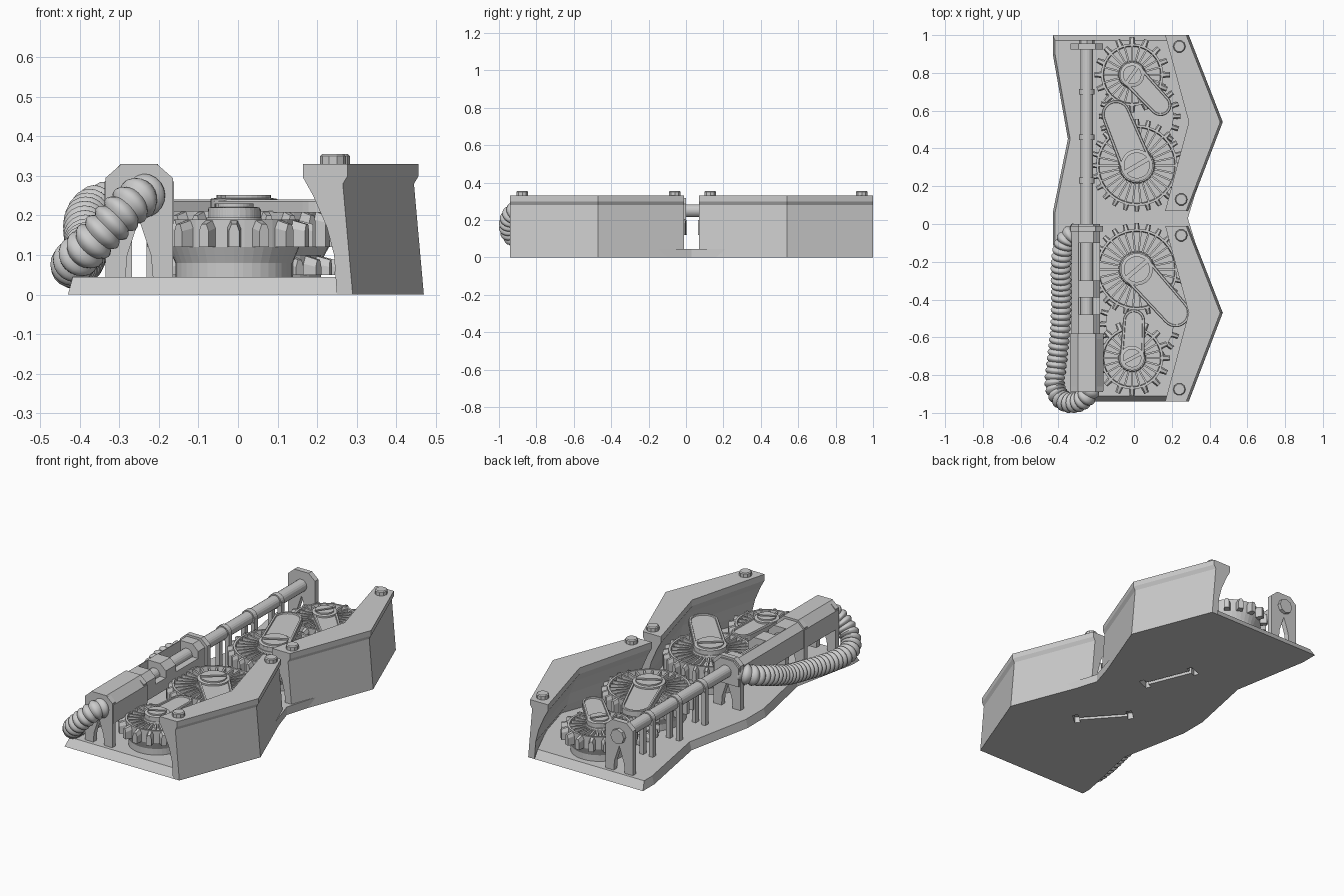
import bpy, bmesh, math
from mathutils import Vector, Matrix, geometry

if "Cube" in bpy.data.objects:
    bpy.data.objects.remove(bpy.data.objects["Cube"])

def finish(name, bm):
    bmesh.ops.recalc_face_normals(bm, faces=bm.faces)
    me = bpy.data.meshes.new(name)
    bm.to_mesh(me)
    bm.free()
    ob = bpy.data.objects.new(name, me)
    bpy.context.collection.objects.link(ob)
    return ob

def loft(bm, rings, closed=True):
    """Skin a list of closed point loops and cap the ends."""
    vs = [[bm.verts.new(p) for p in r] for r in rings]
    n = len(vs[0])
    for a, b in zip(vs, vs[1:]):
        for i in range(n):
            j = (i + 1) % n
            bm.faces.new((a[i], a[j], b[j], b[i]))
    if closed:
        bm.faces.new(vs[0])
        bm.faces.new(vs[-1])

def box(bm, x0, x1, y0, y1, z0, z1, m=Matrix()):
    loft(bm, [[m @ Vector(p) for p in ((x0, y0, z), (x1, y0, z), (x1, y1, z), (x0, y1, z))] for z in (z0, z1)])

def lathe(bm, prof, n, m=Matrix()):
    loft(bm, [[m @ Vector((r * math.cos(2 * math.pi * i / n), r * math.sin(2 * math.pi * i / n), z))
               for i in range(n)] for r, z in prof])

def along_y(bm, prof, y0, y1):
    loft(bm, [[(x, y, z) for x, z in prof] for y in (y0, y1)])

def cut(ob, cutter):
    cutter.hide_render = True
    cutter.hide_viewport = True
    cutter.display_type = 'WIRE'
    mod = ob.modifiers.new("cut", 'BOOLEAN')
    mod.operation, mod.solver, mod.object = 'DIFFERENCE', 'EXACT', cutter

# gear data: x, y, root radius, tip radius, top z, teeth, spokes, arm end
GEARS = [(-.01, -.71, .165, .2, .19, 16, 24, (0, -.51), .065),
         (.015, -.24, .215, .245, .212, 24, 30, (.22, -.47), .085),
         (.015, .31, .215, .245, .212, 24, 30, (-.095, .58), .085),
         (-.01, .79, .165, .2, .19, 16, 24, (.14, .63), .065)]

# base plate with sloping edges
bottom = [(.25, -.94), (.44, -.47), (.285, .03), (.44, .54), (.25, 1), (-.43, 1), (-.43, .9),
          (-.35, .45), (-.43, .06), (-.43, -.1), (-.35, -.5), (-.43, -.88), (-.43, -.94)]
top = [(x + (.012 if x < 0 else 0), y - .028 if y == 1 else y + .03 if y == -.94 else y) for x, y in bottom]
bm = bmesh.new()
loft(bm, [[(x, y, 0) for x, y in bottom], [(x, y, .045) for x, y in top]])
base = finish("base_plate", bm)
# slots on the underside beneath the large gears
for k in (1, 2):
    x, y, *_, end, _w = GEARS[k]
    m = Matrix.Translation((x, y, 0)) @ Matrix.Rotation(math.atan2(end[1] - y, end[0] - x), 4, 'Z')
    bm = bmesh.new()
    loft(bm, [[m @ Vector((sx * a, b, z)) for sx, a, b in
               ((1, .13, -.012), (1, .13, -.04), (1, .16, -.04), (1, .16, .04), (1, .13, .04), (1, .13, .012),
                (-1, .13, .012), (-1, .13, .04), (-1, .16, .04), (-1, .16, -.04), (-1, .13, -.04), (-1, .13, -.012))]
              for z in (-.05, .035)])
    cut(base, finish("slot_cutter", bm))

# two chevron armour walls, second value pair is shift at the middle
OUT = [(.25, 0), (.29, 0), (.265, .28), (.277, .30), (.277, .33)]
INN = [(.165, .33), (.165, .295), (.19, .25), (.225, .17), (.243, .1)]
for label, ys in (("front", (-.94, -.47, -.01)), ("rear", (1, .54, .07))):
    bm = bmesh.new()
    loft(bm, [[(x + .18 * s, y, z) for x, z in OUT] + [(x + .125 * s, y, z) for x, z in INN]
              for y, s in zip(ys, (0, 1, 0))])
    finish(label + "_armour_wall", bm)

# wall bolts
bm = bmesh.new()
for x, y in ((.24, -.875), (.25, -.06), (.25, .13), (.24, .94)):
    lathe(bm, [(.033, .32), (.033, .35), (.028, .355)], 10, Matrix.Translation((x, y, 0)))
finish("wall_bolts", bm)

def add_teeth(bm, m, n, r0, r1, z0, z1):
    w = math.pi * r0 / n * .55
    for i in range(n):
        t = m @ Matrix.Rotation(2 * math.pi * i / n, 4, 'Z')
        loft(bm, [[t @ Vector(p) for p in ((r, -a, z0), (r, a, z0), (r, a, zb), (r, a * .5, z1 - c), (r, -a * .5, z1 - c), (r, -a, zb))]
                  for r, a, zb, c in ((r0 - .01, w, z1 - .02, 0), (r1, w * .75, z1 - .03, .012))])

# gears with spoked tops, crank arms and slotted screws
for k, (x, y, r, tip, z, n, sp, end, w) in enumerate(GEARS):
    m = Matrix.Translation((x, y, 0))
    bm = bmesh.new()
    lathe(bm, [(r * .9, .04), (r * .9, .08), (r, .12), (r, z), (r - .012, z), (r - .016, z - .025),
               (r * .45, z - .025), (r * .42, z + .005)], 40, m)
    add_teeth(bm, m, n, r, tip, .12, z)
    for i in range(sp):
        box(bm, r * .43, r - .012, -.005, .005, z - .03, z - .004, m @ Matrix.Rotation(2 * math.pi * i / sp, 4, 'Z'))
    finish("gear_%d" % (k + 1), bm)

    # rounded arm with recessed top
    d = Vector((end[0] - x, end[1] - y))
    ang, L = math.atan2(d.y, d.x), d.length
    ma = m @ Matrix.Rotation(ang, 4, 'Z')
    def capsule(q, zz):
        pts = []
        for cx, a0, rr in ((L, -90, q * .9), (0, 90, q)):
            for i in range(13):
                a = math.radians(a0 + 15 * i)
                pts.append(ma @ Vector((cx + rr * math.cos(a), rr * math.sin(a), zz)))
        return pts
    za = z + .028
    bm = bmesh.new()
    loft(bm, [capsule(w, z - .005), capsule(w, za - .004), capsule(w - .004, za),
              capsule(w - .014, za), capsule(w - .016, za - .007)])
    finish("crank_arm_%d" % (k + 1), bm)

    # screw head: two half discs leave the slot
    bm = bmesh.new()
    zt = za + .012
    lathe(bm, [(w, z), (w, za + .002), (w - .012, za + .004)], 28, m)
    R, s = w - .016, math.radians(8)
    for h in (0, 1):
        mh = m @ Matrix.Rotation(math.radians((28, 40, 30, 55)[k]) + h * math.pi, 4, 'Z')
        half = [(R * math.cos(s + (math.pi - 2 * s) * i / 14), R * math.sin(s + (math.pi - 2 * s) * i / 14)) for i in range(15)]
        loft(bm, [[mh @ Vector((px, py, zz)) for px, py in half] for zz in (za, zt)])
    finish("screw_%d" % (k + 1), bm)

# low idler gears showing under the crank train
bm = bmesh.new()
for x, y in ((.03, -.53), (.03, .57)):
    m = Matrix.Translation((x, y, 0))
    lathe(bm, [(.18, .04), (.18, .1)], 32, m)
    add_teeth(bm, m, 20, .18, .215, .05, .1)
finish("idler_gears", bm)

# long rod with collars and posts
TX, TZ = -.25, .25
rod = lambda y: Matrix.Translation((TX, y, TZ)) @ Matrix.Rotation(-math.pi / 2, 4, 'X')
bm = bmesh.new()
lathe(bm, [(.034, -.55), (.034, .96)], 20, rod(0))
finish("rod", bm)
bm = bmesh.new()
for y in (.23, .46, .70):
    lathe(bm, [(.041, -.015), (.041, .015)], 20, rod(y))
    for sx in (-1, 1):
        c = TX + sx * .03
        box(bm, c - .012, c + .012, y - .014, y + .014, .04, .25)
finish("rod_collars", bm)

# arched brackets
ARCH = [(-.335, .04), (-.285, .04), (-.28, .10), (-.25, .19), (-.22, .10), (-.215, .04), (-.165, .04),
        (-.165, .295), (-.205, .33), (-.295, .33), (-.335, .295)]
bm = bmesh.new()
for y0, y1 in ((.925, .955), (-.89, -.86), (-.61, -.58), (-.04, -.01)):
    along_y(bm, ARCH, y0, y1)
lathe(bm, [(.042, .95), (.042, .975)], 8, rod(0))
finish("arched_brackets", bm)

# sleeve housing with windows, and its thicker front section
HEX = [(-.33, .18), (-.18, .18), (-.18, .285), (-.215, .318), (-.295, .318), (-.33, .285)]
bm = bmesh.new()
along_y(bm, HEX, -.60, 0)
sleeve = finish("sleeve_housing", bm)
for y0, y1 in ((-.3, -.1), (-.48, -.39)):
    bm = bmesh.new()
    box(bm, -.29, -.16, y0, y1, .245, .36)
    cut(sleeve, finish("window_cutter", bm))
bm = bmesh.new()
along_y(bm, [(TX + (x + .255) * 1.17, .33 if z > .3 else z) for x, z in HEX], -.885, -.58)
finish("front_housing", bm)

# ribbed hose looping from the housing front back to its rear
P = [Vector(p) for p in ((-.22, -.84, .25), (-.25, -.91, .245), (-.31, -.945, .19), (-.38, -.93, .12), (-.418, -.86, .08),
                         (-.41, -.74, .07), (-.39, -.56, .09), (-.385, -.36, .13), (-.385, -.19, .19), (-.355, -.08, .225),
                         (-.29, -.04, .24))]
line = []
for i in range(len(P) - 1):
    t0 = (P[i + 1] - P[max(i - 1, 0)]).normalized()
    t1 = (P[min(i + 2, len(P) - 1)] - P[i]).normalized()
    h = (P[i + 1] - P[i]).length / 3
    line += geometry.interpolate_bezier(P[i], P[i] + t0 * h, P[i + 1] - t1 * h, P[i + 1], 40)[:-1]
lens = [0]
for a, b in zip(line, line[1:]):
    lens.append(lens[-1] + (b - a).length)
RIBS, SUB = 38, 6
rings, j = [], 0
for s in range(RIBS * SUB + 1):
    target = lens[-1] * s / (RIBS * SUB)
    while j < len(line) - 2 and lens[j + 1] < target:
        j += 1
    p = line[j].lerp(line[j + 1], (target - lens[j]) / (lens[j + 1] - lens[j]))
    t = (line[j + 1] - line[j]).normalized()
    u = t.cross(Vector((.3, 0, 1))).normalized()
    v = t.cross(u)
    r = .044 + .011 * math.sin(math.pi * (s % SUB) / SUB)
    rings.append([p + r * (u * math.cos(a) + v * math.sin(a)) for a in [2 * math.pi * i / 20 for i in range(20)]])
bm = bmesh.new()
loft(bm, rings)
hose = finish("ribbed_hose", bm)
bpy.context.view_layer.objects.active = hose
hose.select_set(True)
bpy.ops.object.shade_smooth_by_angle(angle=math.radians(40))
